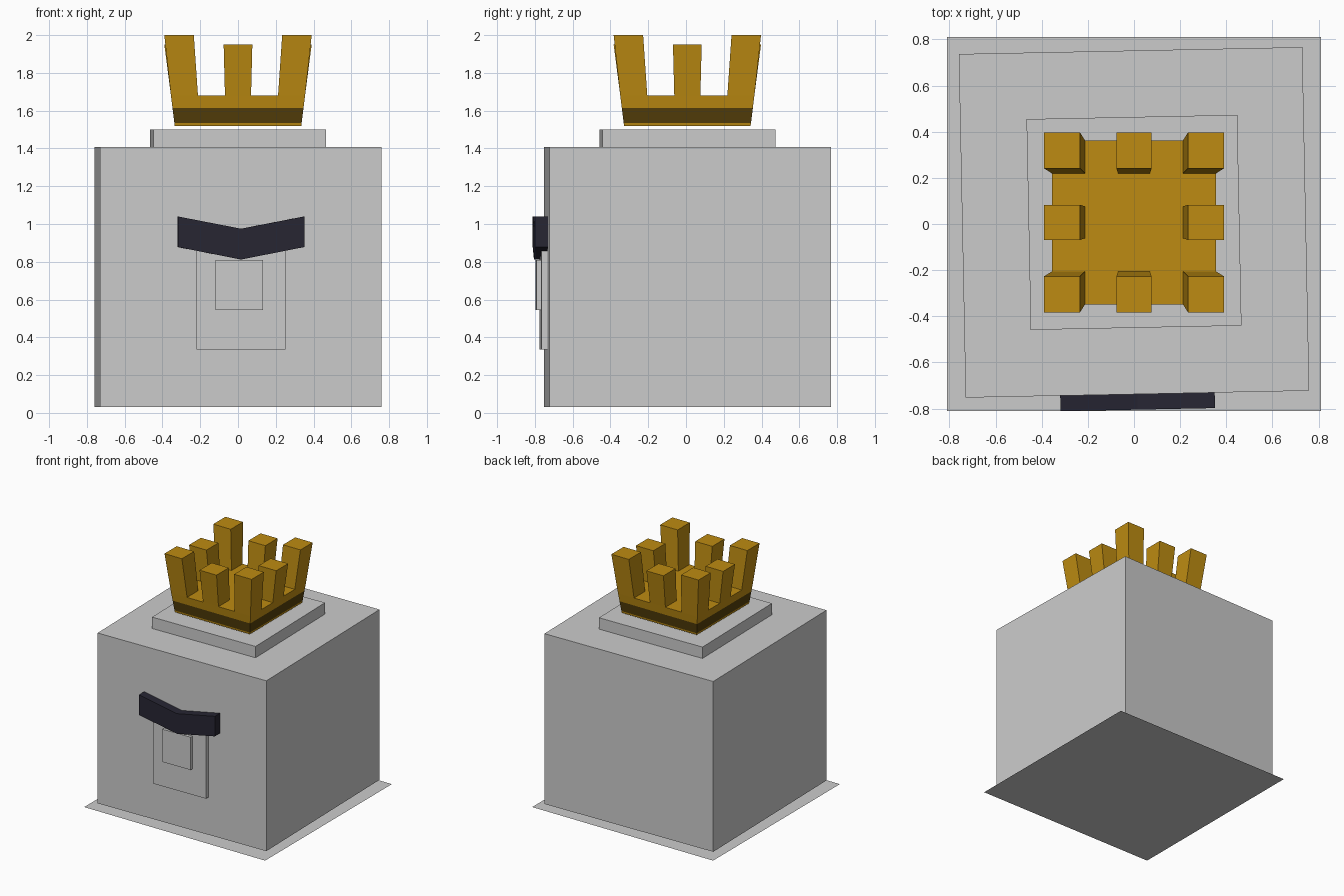
import bpy, bmesh, math
from mathutils import Matrix

if "Cube" in bpy.data.objects:
    bpy.data.objects.remove(bpy.data.objects["Cube"])

CY = 0.007                      # shared centre in y
TURN = math.radians(1.15)       # slight twist of the block


def material(name, rgb):
    m = bpy.data.materials.new(name)
    m.diffuse_color = (*rgb, 1)
    m.use_nodes = True
    m.node_tree.nodes["Principled BSDF"].inputs["Base Color"].default_value = m.diffuse_color
    return m


GREY = material("grey", (0.6, 0.6, 0.6))
GOLD = material("gold", (0.51, 0.26, 0.006))
DARK_GOLD = material("dark gold", (0.09, 0.05, 0.003))
BLACK = material("blue black", (0.02, 0.019, 0.033))


def finish(name, bm, mats, turn=0.0):
    bmesh.ops.recalc_face_normals(bm, faces=bm.faces)
    bm.transform(Matrix.Translation((0, CY, 0)) @ Matrix.Rotation(turn, 4, 'Z'))
    mesh = bpy.data.meshes.new(name)
    bm.to_mesh(mesh)
    bm.free()
    for m in mats:
        mesh.materials.append(m)
    obj = bpy.data.objects.new(name, mesh)
    bpy.context.collection.objects.link(obj)
    return obj


def loft(bm, rings):
    """Stack of rectangles (x0, x1, y0, y1, z), capped at both ends."""
    loops = [[bm.verts.new(p) for p in
              ((x0, y0, z), (x1, y0, z), (x1, y1, z), (x0, y1, z))]
             for x0, x1, y0, y1, z in rings]
    for a, b in zip(loops, loops[1:]):
        for i in range(4):
            j = (i + 1) % 4
            bm.faces.new((a[i], a[j], b[j], b[i]))
    bm.faces.new(loops[0])
    bm.faces.new(loops[-1])


def box(name, x0, x1, y0, y1, z0, z1, mat):
    bm = bmesh.new()
    loft(bm, [(x0, x1, y0, y1, z0), (x0, x1, y0, y1, z1)])
    return finish(name, bm, [mat], TURN)


# Ground sheet
bm = bmesh.new()
bm.faces.new([bm.verts.new((x, y - CY, 0)) for x, y in
              ((-.81, -.81), (.81, -.81), (.81, .81), (-.81, .81))])
finish("base_sheet", bm, [GREY])

# Main block, lid and front panels
box("body_block", -.745, .745, -.745, .745, .03, 1.408, GREY)
box("lid_plate", -.457, .457, -.457, .457, 1.408, 1.5, GREY)
box("front_panel", -.235, .235, -.778, -.74, .335, .86, GREY)
box("front_inner_panel", -.135, .115, -.802, -.77, .545, .81, GREY)

# Bent bar on the front
bm = bmesh.new()
profile = [(-.335, 1.04), (0, .975), (.335, 1.04),
           (.335, .878), (0, .812), (-.335, .878)]
front = [bm.verts.new((x, -.812, z)) for x, z in profile]
back = [bm.verts.new((x, -.74, z)) for x, z in profile]
for loop in (front, back):
    bm.faces.new((loop[0], loop[1], loop[4], loop[5]))
    bm.faces.new((loop[1], loop[2], loop[3], loop[4]))
for i in range(6):
    j = (i + 1) % 6
    bm.faces.new((front[i], front[j], back[j], back[i]))
bar = finish("bent_bar", bm, [BLACK], TURN)
bar.location.x = 0.0

# Crown base: flared slab with a dark band near the bottom
bm = bmesh.new()
loft(bm, [(-h, h, -h, h, z) for z, h in
          ((1.52, .335), (1.535, .337), (1.615, .347), (1.68, .355))])
for f in bm.faces:
    z = f.calc_center_median().z
    f.material_index = 1 if 1.54 < z < 1.61 else 0
finish("crown_base", bm, [GOLD, DARK_GOLD])


# Crown prongs: corners taller, middles shorter, all leaning outward
def span(side, inner, outer, half):
    if side == 0:
        return -half, half
    return tuple(sorted((side * inner, side * outer)))


for sx in (-1, 0, 1):
    for sy in (-1, 0, 1):
        if sx == 0 and sy == 0:
            continue
        top = 2.0 if sx and sy else 1.95
        bm = bmesh.new()
        loft(bm, [(*span(sx, .212, .355, .069), *span(sy, .212, .355, .069), 1.68),
                  (*span(sx, .234, .39, .076), *span(sy, .234, .39, .076), top)])
        finish("crown_prong", bm, [GOLD])
